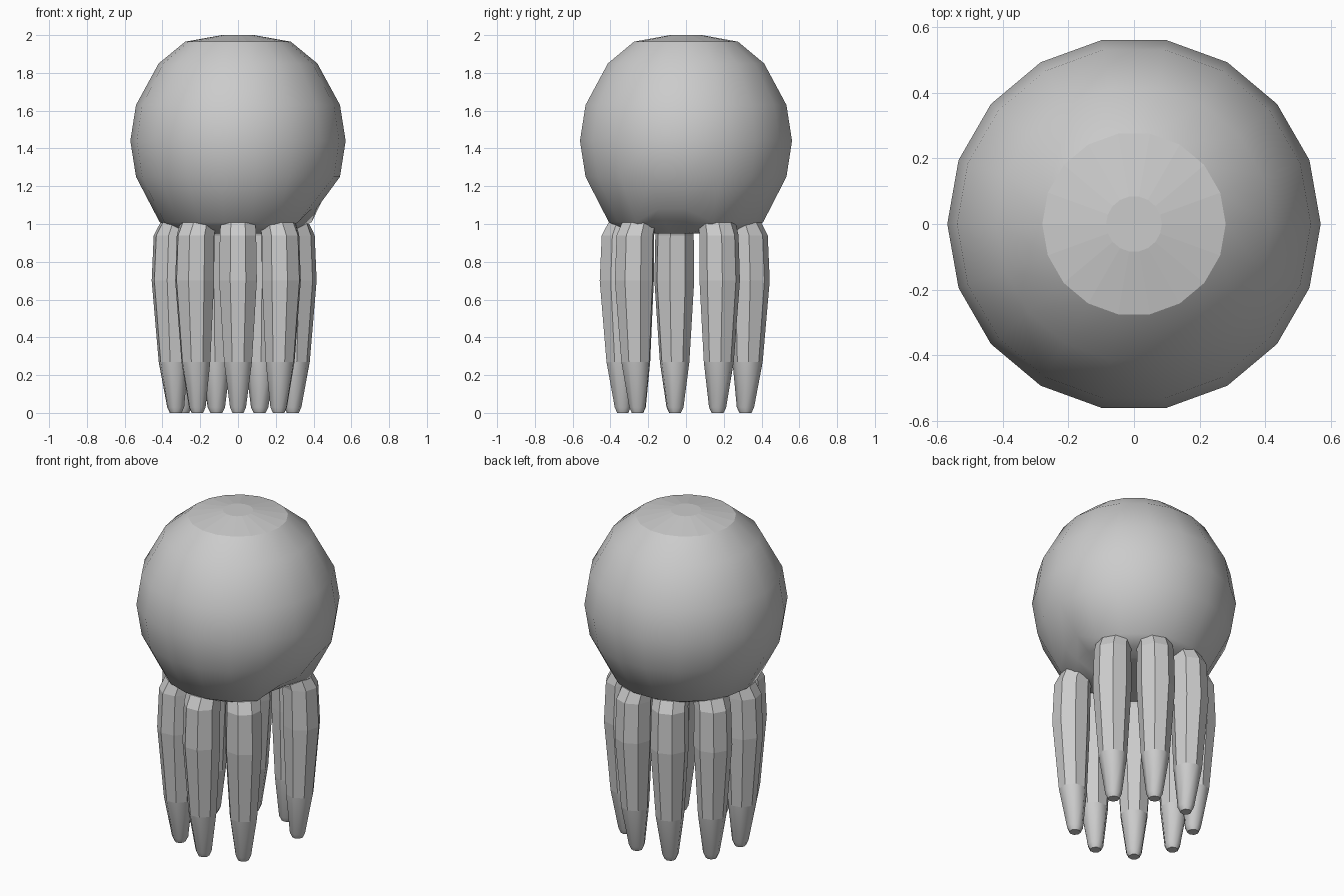
import bpy, bmesh
from math import sin, cos, radians, pi

if "Cube" in bpy.data.objects:
    bpy.data.objects.remove(bpy.data.objects["Cube"])

def loft(name, rings, flat_bands, flat_ends=True):
    """Skin equal-length rings listed from bottom to top and cap both ends."""
    bm = bmesh.new()
    vr = [[bm.verts.new(p) for p in r] for r in rings]
    n = len(vr[0])
    for b in range(len(vr) - 1):
        for i in range(n):
            j = (i + 1) % n
            f = bm.faces.new((vr[b][i], vr[b][j], vr[b + 1][j], vr[b + 1][i]))
            f.smooth = b not in flat_bands
    bm.faces.new(vr[0][::-1])
    bm.faces.new(vr[-1])
    bmesh.ops.recalc_face_normals(bm, faces=bm.faces)
    me = bpy.data.meshes.new(name)
    bm.to_mesh(me)
    bm.free()
    ob = bpy.data.objects.new(name, me)
    bpy.context.collection.objects.link(ob)
    return ob

# Round head: (radius, z), with a notch where one tentacle is absent
SEG = 18
profile = [(0.24, 0.95), (0.34, 0.97), (0.415, 1.01), (0.54, 1.25), (0.57, 1.44),
           (0.54, 1.63), (0.42, 1.85), (0.28, 1.965), (0.085, 2.0)]
notch = {1: (0.335, 1.01), 2: (0.415, 1.08)}
rings = []
for k, base in enumerate(profile):
    ring = []
    for i in range(SEG):
        r, z = notch[k] if k in notch and i in (0, SEG - 1) else base
        a = 2 * pi * i / SEG
        ring.append((r * cos(a), r * sin(a), z))
    rings.append(ring)
loft("head", rings, {len(profile) - 2})

# Octagonal tentacles: (distance from axis, section radius, z)
sections = [(0.335, 0.032, 0.0), (0.335, 0.046, 0.03), (0.347, 0.08, 0.27),
            (0.357, 0.108, 0.70), (0.35, 0.104, 0.94)]

def tentacle(index, direction):
    ux, uy = cos(direction), sin(direction)
    rings = []
    def ring(dist, rad, z, lift=0.0):
        pts = []
        for i in range(8):
            a = radians(22.5 + 45 * i)
            u, v = dist + rad * cos(a), rad * sin(a)
            pts.append((ux * u - uy * v, uy * u + ux * v,
                        z + lift * abs(sin(a))))
        rings.append(pts)
    for s in sections:
        ring(*s)
    # Jagged root meeting the head
    ring(0.32, 0.098, 0.99, 0.045)
    loft(f"tentacle_{index}", rings, {2, 3, 4})

# Nine evenly spaced places, the one on the right side left empty
for i in range(9):
    if i != 2:
        tentacle(i, radians(-90 + 40 * i))
